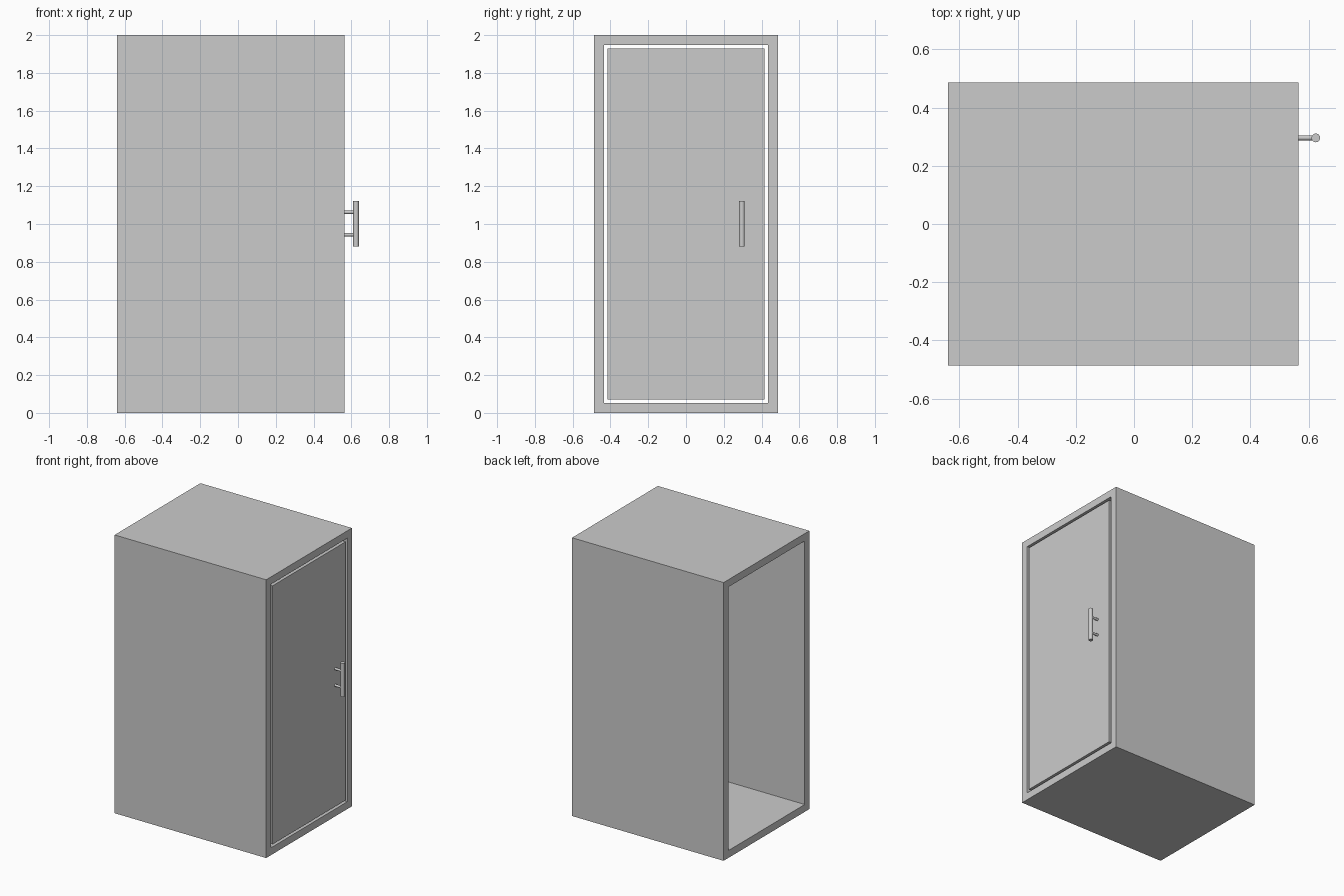
import bpy
import bmesh
from mathutils import Matrix, Vector

cube = bpy.data.objects.get("Cube")
if cube:
    bpy.data.objects.remove(cube, do_unlink=True)

# One plain grey finish
grey = bpy.data.materials.new("plain_grey")
grey.use_nodes = True
colour = (0.6, 0.6, 0.6, 1)
grey.diffuse_color = colour
grey.node_tree.nodes["Principled BSDF"].inputs["Base Color"].default_value = colour

BACK, FRONT = -0.64, 0.565       # depth of the cabinet along x
HALF_Y, HEIGHT = 0.487, 2.0
WALL, GAP = 0.053, 0.018


def finish(name, bm):
    bmesh.ops.recalc_face_normals(bm, faces=bm.faces)
    mesh = bpy.data.meshes.new(name)
    bm.to_mesh(mesh)
    bm.free()
    mesh.materials.append(grey)
    obj = bpy.data.objects.new(name, mesh)
    bpy.context.collection.objects.link(obj)
    return obj


def rectangle(bm, x, inset):
    y, low, high = HALF_Y - inset, inset, HEIGHT - inset
    return [bm.verts.new((x, *p)) for p in ((-y, low), (y, low), (y, high), (-y, high))]


def rod(name, start, end, radius):
    bm = bmesh.new()
    start, end = Vector(start), Vector(end)
    axis = end - start
    turn = axis.to_track_quat("Z", "Y").to_matrix().to_4x4()
    bmesh.ops.create_cone(bm, cap_ends=True, segments=32, radius1=radius, radius2=radius,
                          depth=axis.length,
                          matrix=Matrix.Translation((start + end) / 2) @ turn)
    obj = finish(name, bm)
    bpy.ops.object.select_all(action="DESELECT")
    obj.select_set(True)
    bpy.context.view_layer.objects.active = obj
    bpy.ops.object.shade_smooth_by_angle()


# Cabinet shell: a rectangular tube open at both ends
bm = bmesh.new()
loops = [rectangle(bm, x, inset) for x, inset in
         ((BACK, 0), (FRONT, 0), (FRONT, WALL), (BACK, WALL))]
for a, b in zip(loops, loops[1:] + loops[:1]):
    for i in range(4):
        j = (i + 1) % 4
        bm.faces.new((a[i], a[j], b[j], b[i]))
finish("cabinet_shell", bm)

# Door panel, set flush in the opening with a thin gap all round
bm = bmesh.new()
inner, outer = (rectangle(bm, x, WALL + GAP) for x in (FRONT - 0.05, FRONT))
bm.faces.new(inner)
bm.faces.new(outer)
for i in range(4):
    j = (i + 1) % 4
    bm.faces.new((inner[i], inner[j], outer[j], outer[i]))
finish("door_panel", bm)

# Door handle: upright bar on two short posts
BAR_X, BAR_Y = 0.625, 0.296
rod("handle_bar", (BAR_X, BAR_Y, 0.882), (BAR_X, BAR_Y, 1.123), 0.015)
for label, z in (("lower", 0.943), ("upper", 1.062)):
    rod(label + "_handle_post", (FRONT - 0.005, BAR_Y, z), (BAR_X, BAR_Y, z), 0.0085)
